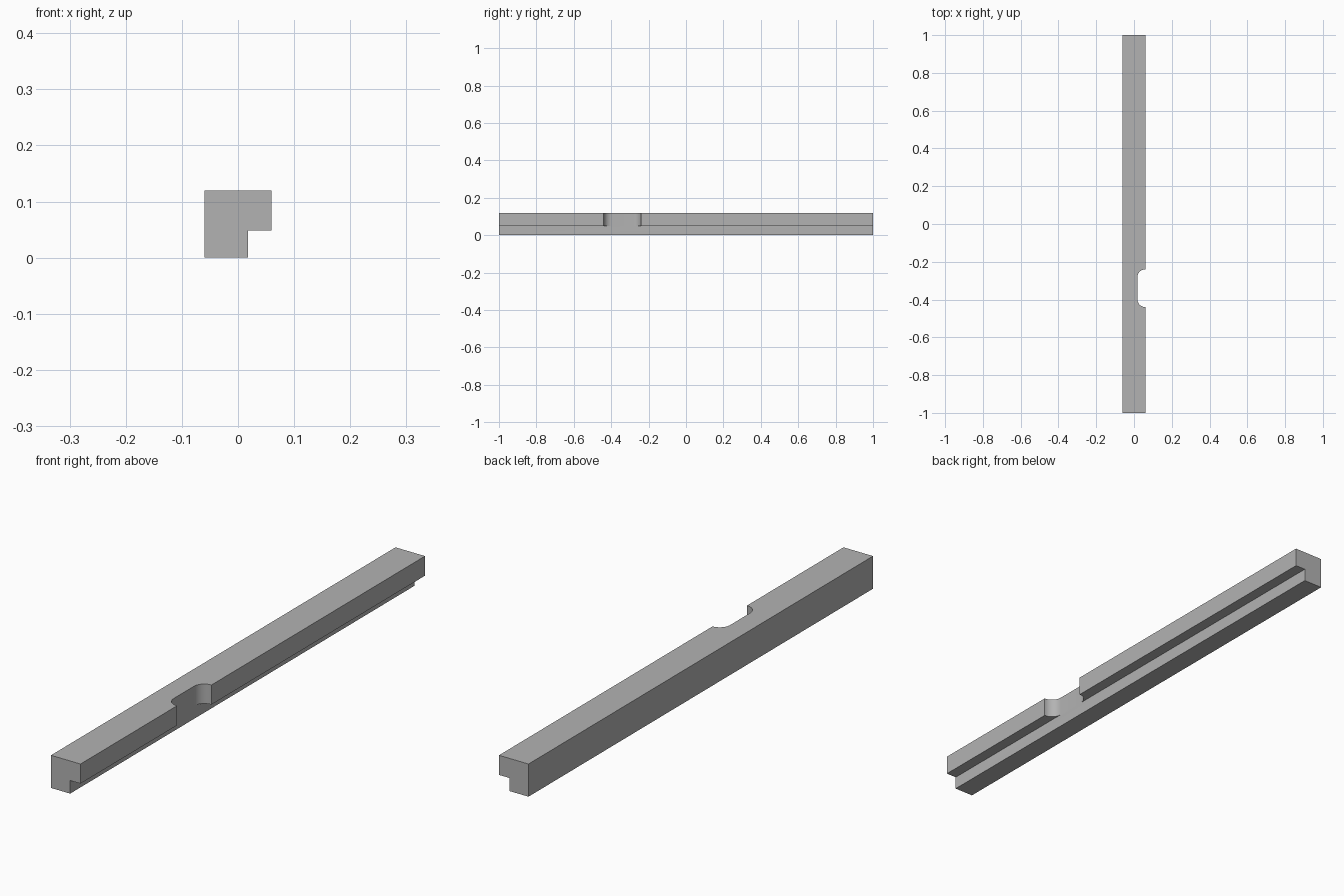
import bpy, bmesh, math
from mathutils import Vector

cube = bpy.data.objects.get("Cube")
if cube:
    bpy.data.objects.remove(cube, do_unlink=True)

HALF_W, HALF_L, HEIGHT = 0.06, 1.0, 0.12
STEP_X, STEP_Z = 0.018, 0.048        # rebate along the underside
NOTCH_Y, NOTCH_HALF = -0.34, 0.10    # round-cornered notch in the lip
RADIUS = HALF_W - STEP_X
SEGMENTS = 16

grey = bpy.data.materials.new("grey")
grey.use_nodes = True
colour = (0.45, 0.45, 0.45, 1)
grey.diffuse_color = colour
grey.node_tree.nodes["Principled BSDF"].inputs["Base Color"].default_value = colour

bm = bmesh.new()


def lip_outline(side):
    """Plan of the lip on one side of the notch, ending in a quarter round."""
    edge = NOTCH_Y + side * NOTCH_HALF
    points = [(STEP_X, side * HALF_L), (HALF_W, side * HALF_L)]
    for i in range(SEGMENTS + 1):
        a = math.pi / 2 * i / SEGMENTS
        points.append((HALF_W - RADIUS * math.sin(a),
                       edge - side * RADIUS * (1 - math.cos(a))))
    return [bm.verts.new((x, y, STEP_Z)) for x, y in points]


# Plan at the step height: two lips and the main body between them
front, back = lip_outline(-1), lip_outline(1)
corners = [bm.verts.new((-HALF_W, y, STEP_Z)) for y in (HALF_L, -HALF_L)]
body = bm.faces.new([front[0], front[-1], back[-1], back[0]] + corners)
lips = [bm.faces.new(front), bm.faces.new(back)]


def extrude(faces, dz, keep):
    result = bmesh.ops.extrude_face_region(bm, geom=faces, use_keep_orig=keep)
    verts = [g for g in result["geom"] if isinstance(g, bmesh.types.BMVert)]
    bmesh.ops.translate(bm, verts=verts, vec=Vector((0, 0, dz)))


# Raise the upper part, then lower the foot
extrude([body] + lips, HEIGHT - STEP_Z, True)
if body.is_valid:
    extrude([body], -STEP_Z, False)
    if body.is_valid:
        bm.faces.remove(body)

# Merge flat regions and face everything outward
bmesh.ops.dissolve_limit(bm, angle_limit=math.radians(1),
                         verts=bm.verts[:], edges=bm.edges[:])
bmesh.ops.recalc_face_normals(bm, faces=bm.faces[:])

mesh = bpy.data.meshes.new("rebated_bar")
bm.to_mesh(mesh)
bm.free()
mesh.materials.append(grey)
bar = bpy.data.objects.new("rebated_bar", mesh)
bpy.context.collection.objects.link(bar)

bpy.ops.object.select_all(action="DESELECT")
bar.select_set(True)
bpy.context.view_layer.objects.active = bar
bpy.ops.object.shade_smooth_by_angle(angle=math.radians(30))
